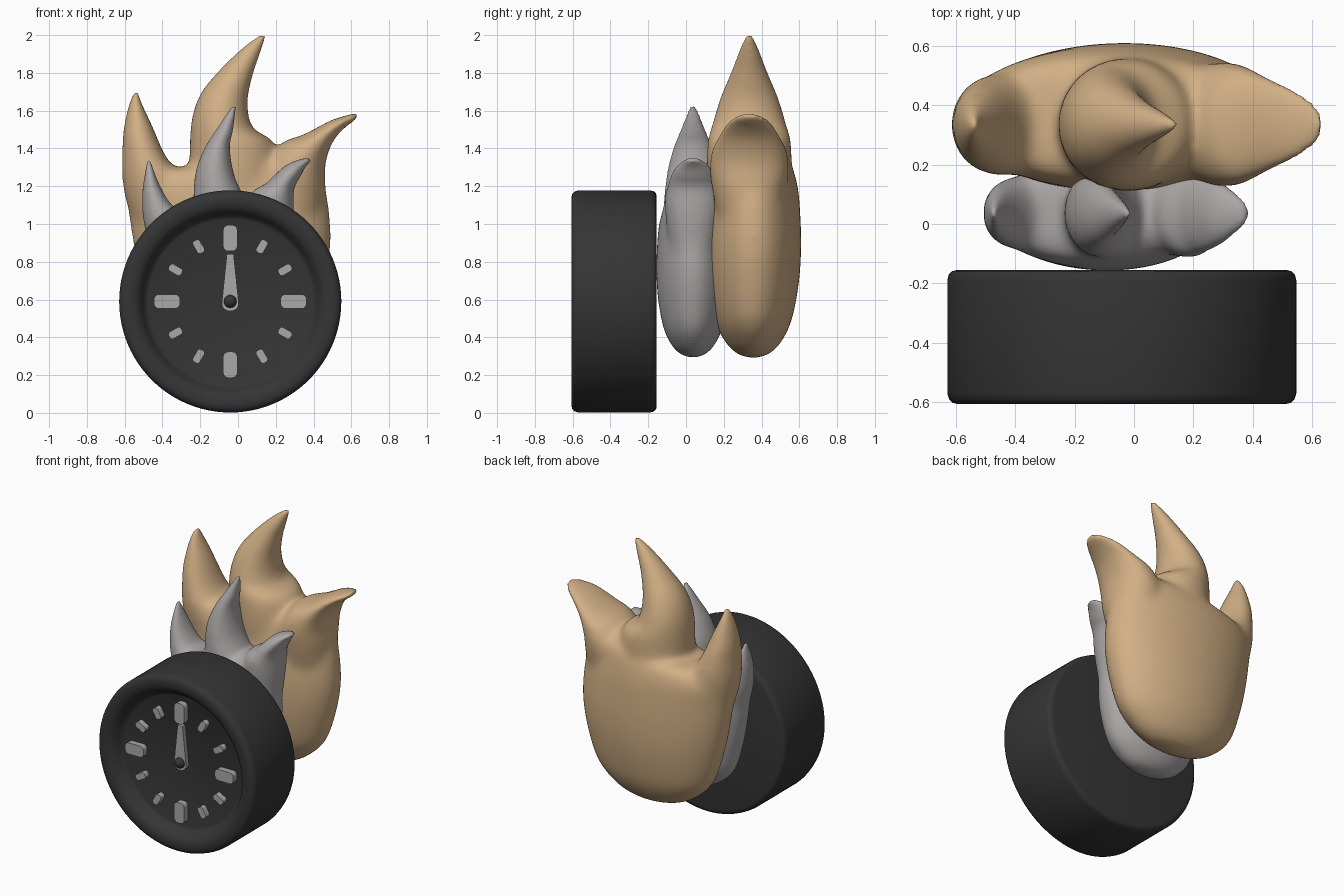
import bpy, bmesh, math
from mathutils import Vector, Matrix

if "Cube" in bpy.data.objects:
    bpy.data.objects.remove(bpy.data.objects["Cube"])

CX, CZ, DIAL = -0.041, 0.59, -0.53


def material(name, rgb):
    m = bpy.data.materials.new(name)
    m.diffuse_color = (*rgb, 1)
    m.use_nodes = True
    m.node_tree.nodes["Principled BSDF"].inputs["Base Color"].default_value = m.diffuse_color
    return m


TAN = material("tan", (0.64, 0.43, 0.235))
GREY = material("light_grey", (0.41, 0.385, 0.385))
DARK = material("charcoal", (0.035, 0.035, 0.035))


def finish(bm, name, mat, angle=35):
    bmesh.ops.recalc_face_normals(bm, faces=bm.faces)
    me = bpy.data.meshes.new(name)
    bm.to_mesh(me)
    bm.free()
    ob = bpy.data.objects.new(name, me)
    bpy.context.collection.objects.link(ob)
    me.materials.append(mat)
    bpy.ops.object.select_all(action='DESELECT')
    ob.select_set(True)
    bpy.context.view_layer.objects.active = ob
    bpy.ops.object.shade_smooth_by_angle(angle=math.radians(angle))
    return ob


def catmull(a, b, c, d, t):
    return [0.5 * (2 * q + (r - p) * t + (2 * p - 5 * q + 4 * r - s) * t * t
                   + (3 * q - p - 3 * r + s) * t ** 3)
            for p, q, r, s in zip(a, b, c, d)]


# Loft of ellipses; each section = left x, left z, right x, right z, half depth
def loft(bm, sections, y, steps=8, sides=72):
    pts = [sections[0]] + sections + [sections[-1]]
    fine = [catmull(*pts[i:i + 4], k / steps)
            for i in range(len(sections) - 1) for k in range(steps)]
    fine.append(sections[-1])
    rings = []
    for xl, zl, xr, zr, d in fine:
        mid = Vector(((xl + xr) / 2, y, (zl + zr) / 2))
        half = Vector(((xr - xl) / 2, 0, (zr - zl) / 2))
        rings.append([bm.verts.new(mid + half * math.cos(a) + Vector((0, max(d, .005) * math.sin(a), 0)))
                      for a in (2 * math.pi * j / sides for j in range(sides))])
    for r0, r1 in zip(rings, rings[1:]):
        for j in range(sides):
            k = (j + 1) % sides
            bm.faces.new((r0[j], r0[k], r1[k], r1[j]))
    bm.faces.new(rings[0])
    bm.faces.new(rings[-1])


BODY = [(-.05, .293, .01, .293, .02), (-.2, .315, .16, .315, .085), (-.33, .38, .28, .38, .15),
        (-.44, .5, .39, .5, .205), (-.51, .7, .46, .7, .243), (-.555, .9, .492, .9, .254),
        (-.585, 1.1, .48, 1.1, .246), (-.6, 1.2, .455, 1.22, .233),
        (-.54, 1.26, .43, 1.35, .2), (-.36, 1.29, .3, 1.41, .12)]


# Flame: body and tongues fused into one skin, softened around the joints below the tips
def flame(name, mat, y, ytip, sx, ox, sz, sd, top, tongues):
    bm = bmesh.new()
    loft(bm, [(a * sx + ox, .3 + (b - .3) * sz, c * sx + ox, .3 + (d - .3) * sz, e * sd)
              for a, b, c, d, e in BODY], y)
    for part in tongues:
        loft(bm, part, ytip)
    ob = finish(bm, name, mat, 80)
    rm = ob.modifiers.new("fuse", 'REMESH')
    rm.mode = 'VOXEL'
    rm.voxel_size = 0.012
    rm.use_smooth_shade = True
    bpy.ops.object.modifier_apply(modifier=rm.name)
    group = ob.vertex_groups.new(name="joints")
    for v in ob.data.vertices:
        fade = min((top - v.co.z) / .15, (v.co.z - .5) / .2, 1)
        if fade > 0:
            group.add([v.index], fade, 'REPLACE')
    for label, count, vg in (("blend", 50, "joints"), ("soften", 6, "")):
        sm = ob.modifiers.new(label, 'SMOOTH')
        sm.factor, sm.iterations, sm.vertex_group = 0.5, count, vg


flame("back_flame", TAN, .356, .335, 1, 0, 1, 1, 1.55, [
    [(-.46, .75, -.15, .75, .1), (-.6, 1.15, -.25, 1.2, .17), (-.612, 1.42, -.37, 1.34, .15),
     (-.596, 1.55, -.45, 1.51, .1), (-.57, 1.65, -.51, 1.64, .05), (-.547, 1.7, -.53, 1.7, .015)],
    [(-.2, .7, .2, .7, .1), (-.25, 1.12, .22, 1.12, .21), (-.256, 1.4, .2, 1.41, .223),
     (-.24, 1.57, .08, 1.51, .19), (-.19, 1.7, .05, 1.64, .15), (-.087, 1.825, .075, 1.78, .095),
     (.035, 1.94, .115, 1.9, .05), (.125, 2.005, .148, 1.995, .015)],
    [(0, .8, .4, .7, .1), (.1, 1.25, .46, 1.15, .2), (.22, 1.42, .462, 1.31, .205),
     (.35, 1.475, .5, 1.43, .17), (.485, 1.545, .555, 1.5, .125),
     (.575, 1.575, .612, 1.545, .078), (.625, 1.585, .635, 1.57, .035)]])

flame("front_flame", GREY, .037, .037, .715, -.067, .776, .765, 1.24, [
    [(-.38, .65, -.15, .65, .08), (-.495, .98, -.25, .98, .125), (-.508, 1.15, -.365, 1.12, .1),
     (-.494, 1.26, -.425, 1.23, .06), (-.48, 1.34, -.465, 1.34, .015)],
    [(-.2, .6, .1, .6, .1), (-.235, 1.02, .08, 1.02, .155), (-.228, 1.25, -.014, 1.24, .14),
     (-.182, 1.39, -.043, 1.4, .105), (-.102, 1.52, -.026, 1.5, .06), (-.028, 1.63, -.01, 1.62, .015)],
    [(0, .7, .25, .6, .09), (.05, 1.12, .295, 1.03, .15), (.155, 1.22, .296, 1.18, .135),
     (.245, 1.305, .33, 1.25, .105), (.32, 1.34, .357, 1.3, .068), (.378, 1.352, .388, 1.335, .03)]])

# Clock case: turned profile (radius, y) with recessed dial
bm = bmesh.new()
prof = [(0, DIAL), (.435, DIAL), (.45, -.537), (.465, -.56), (.48, -.585), (.5, -.6), (.525, -.607),
        (.55, -.607), (.57, -.602), (.582, -.59), (.588, -.57), (.588, -.19), (.583, -.17),
        (.572, -.159), (.555, -.155), (0, -.155)]
vs = [bm.verts.new((CX + r, y, CZ)) for r, y in prof]
es = [bm.edges.new(p) for p in zip(vs, vs[1:])]
bmesh.ops.spin(bm, geom=vs + es, cent=(CX, 0, CZ), axis=(0, 1, 0), angle=2 * math.pi, steps=96)
bmesh.ops.remove_doubles(bm, verts=bm.verts, dist=1e-4)
finish(bm, "clock_case", DARK, 40)

# Hour markers: rounded bars, larger at the quarters
for i in range(12):
    w, l = (.076, .138) if i % 3 == 0 else (.042, .076)
    bm = bmesh.new()
    bmesh.ops.create_cube(bm, size=1)
    bmesh.ops.scale(bm, vec=(w, .05, l), verts=bm.verts)
    upright = [e for e in bm.edges if abs(e.verts[0].co.y - e.verts[1].co.y) > .01]
    bmesh.ops.bevel(bm, geom=upright, offset=w * .36, segments=4, profile=.5, affect='EDGES')
    bmesh.ops.translate(bm, vec=(0, DIAL - .015, .335), verts=bm.verts)
    bmesh.ops.transform(bm, verts=bm.verts,
                        matrix=Matrix.Translation((CX, 0, CZ)) @ Matrix.Rotation(i * math.pi / 6, 4, 'Y'))
    finish(bm, f"hour_marker_{i + 1}", GREY)

# Clock hand: tapered blade with a round foot
bm = bmesh.new()
shape = [(.018, .25), (-.018, .25)] + [(.045 * math.cos(a), -.01 + .042 * math.sin(a))
                                       for a in (math.pi * (1 + k / 10) for k in range(11))]
face = bm.faces.new([bm.verts.new((CX + x, DIAL - .03, CZ + z)) for x, z in shape])
ext = bmesh.ops.extrude_face_region(bm, geom=[face])
bmesh.ops.translate(bm, vec=(0, .035, 0), verts=[v for v in ext['geom'] if isinstance(v, bmesh.types.BMVert)])
finish(bm, "clock_hand", GREY)

# Centre pin
bm = bmesh.new()
bmesh.ops.create_uvsphere(bm, u_segments=24, v_segments=12, radius=.034)
bmesh.ops.translate(bm, vec=(CX, DIAL - .03, CZ), verts=bm.verts)
finish(bm, "centre_pin", DARK)
